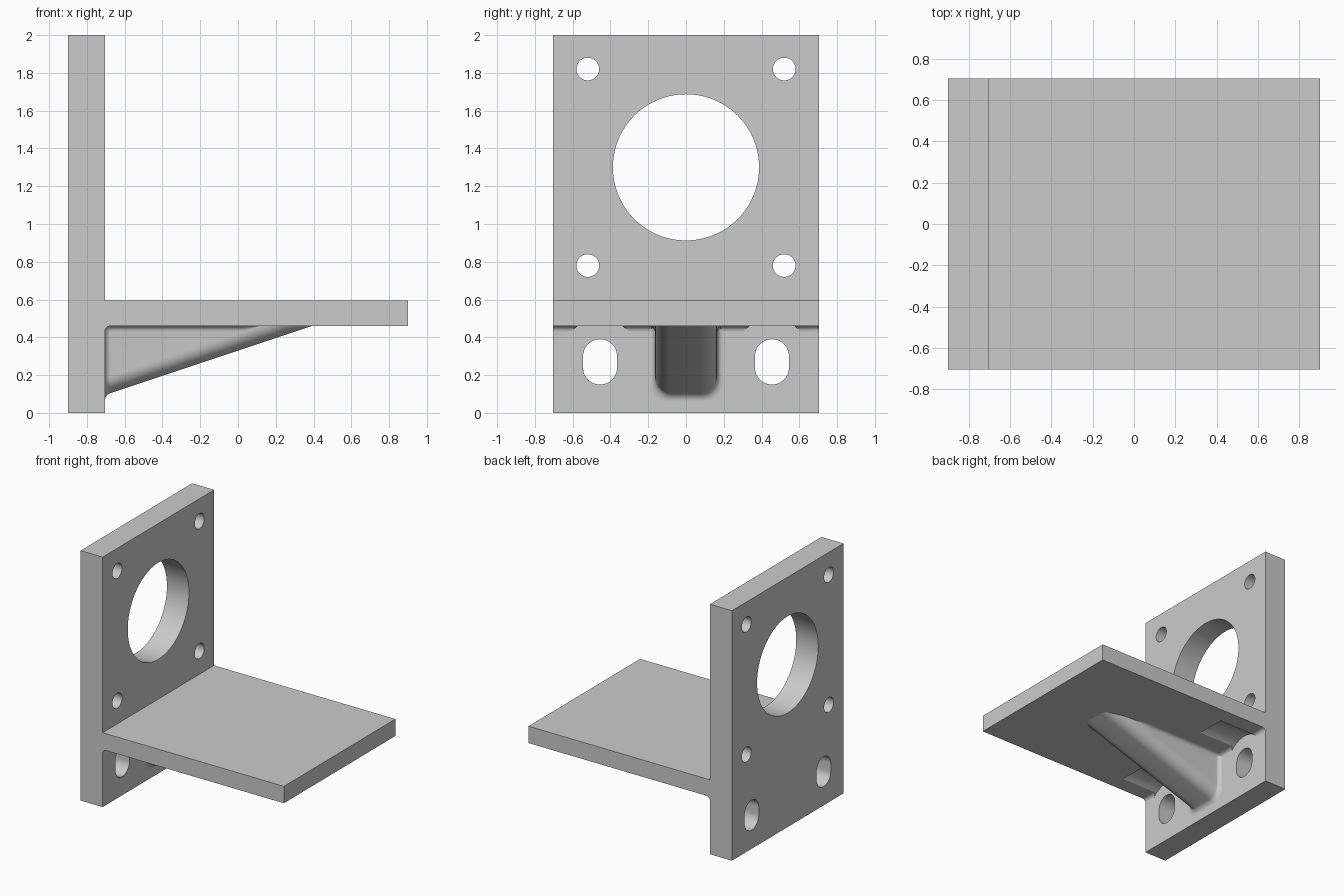
import bpy, bmesh
from math import sin, cos, pi, sqrt

cube = bpy.data.objects.get("Cube")
if cube:
    bpy.data.objects.remove(cube, do_unlink=True)

# Single grey material
grey = bpy.data.materials.new("light grey")
grey.use_nodes = True
grey.diffuse_color = (0.6, 0.6, 0.6, 1)
grey.node_tree.nodes["Principled BSDF"].inputs["Base Color"].default_value = grey.diffuse_color

BACK, FACE, FRONT = -0.9, -0.705, 0.9
HALF = 0.705
UNDER, TOP = 0.46, 0.595
FILLET = 0.03


def arc(cx, cy, r, a, b, n):
    return [(cx + r * cos(a + (b - a) * i / n), cy + r * sin(a + (b - a) * i / n))
            for i in range(n + 1)]


def loft(bm, rings):
    """Skin closed rings of equal length and cap both ends."""
    rows = [[bm.verts.new(p) for p in ring] for ring in rings]
    n = len(rows[0])
    for a, b in zip(rows, rows[1:]):
        for i in range(n):
            j = (i + 1) % n
            bm.faces.new((a[i], a[j], b[j], b[i]))
    bm.faces.new(rows[0][::-1])
    bm.faces.new(rows[-1])


def finish(bm, name):
    bmesh.ops.recalc_face_normals(bm, faces=bm.faces[:])
    mesh = bpy.data.meshes.new(name)
    bm.to_mesh(mesh)
    bm.free()
    mesh.materials.append(grey)
    obj = bpy.data.objects.new(name, mesh)
    bpy.context.collection.objects.link(obj)
    return obj


def activate(obj):
    bpy.ops.object.select_all(action='DESELECT')
    obj.select_set(True)
    bpy.context.view_layer.objects.active = obj


def stadium(y, low, high, r, n=24):
    return arc(y, high, r, 0, pi, n) + arc(y, low, r, pi, 2 * pi, n)


def circle(y, z, r, n=48):
    return arc(y, z, r, 0, 2 * pi, n)[:-1]


def cut(obj, outlines, x0, x1):
    """Cut outlines in the yz plane through obj from x0 to x1."""
    bm = bmesh.new()
    for line in outlines:
        loft(bm, [[(x, y, z) for y, z in line] for x in (x0, x1)])
    cutter = finish(bm, "cutter")
    cutter.hide_render = True
    mod = obj.modifiers.new("cut", 'BOOLEAN')
    mod.operation, mod.solver, mod.object = 'DIFFERENCE', 'EXACT', cutter
    activate(obj)
    bpy.ops.object.modifier_apply(modifier=mod.name)
    bpy.data.objects.remove(cutter, do_unlink=True)


# Upright plate and shelf in one profile, with a fillet under the shelf
profile = [(BACK, 0), (FACE, 0)]
profile += arc(FACE + FILLET, UNDER - FILLET, FILLET, pi, pi / 2, 8)
profile += [(FRONT, UNDER), (FRONT, TOP), (FACE, TOP), (FACE, 2), (BACK, 2)]
bm = bmesh.new()
loft(bm, [[(x, y, z) for x, z in profile] for y in (-HALF, HALF)])
bracket = finish(bm, "bracket_plate_and_shelf")

# Bolt head clearance scooped out of the shelf underside
cut(bracket, [circle(s * 0.455, 0.3, 0.2) for s in (-1, 1)], FACE, FACE + 0.33)

# Motor opening, four screw holes and two mounting slots
holes = [circle(0, 1.3, 0.387, 96)]
for s in (-1, 1):
    holes += [circle(s * 0.52, z, 0.06) for z in (0.78, 1.82)]
    holes.append(stadium(s * 0.455, 0.24, 0.3, 0.09))
cut(bracket, holes, BACK - 0.1, FACE + 0.1)

# Support rib: rounded section, shrinking along its slope, filleted at wall and shelf
WIDTH, ROUND, INSIDE = 0.165, 0.09, 0.55


def rib_section(x):
    d = min(max(x - FACE, 0), FILLET)
    flare = FILLET - sqrt(FILLET ** 2 - (FILLET - d) ** 2)
    low = UNDER + (x - 0.39) / 3 - flare
    w = WIDTH + flare
    f = min(max(UNDER - low - ROUND, 0), FILLET)
    half = [(y, min(z, INSIDE)) for y, z in arc(w - ROUND, low + ROUND, ROUND, -pi / 2, 0, 10)]
    limit = half[-1][1]
    half += [(y, max(z, limit)) for y, z in arc(w + f, UNDER - f, f, pi, pi / 2, 6)]
    half.append((w + f, INSIDE))
    return [(x, y, z) for y, z in half] + [(x, -y, z) for y, z in reversed(half)]


stations = [FACE - 0.04]
stations += [FACE + FILLET * (1 - cos(pi / 2 * i / 8)) for i in range(9)]
start, end = FACE + FILLET, 0.51
stations += [start + (end - start) * i / 40 for i in range(1, 41)]
bm = bmesh.new()
loft(bm, [rib_section(x) for x in stations])
bmesh.ops.remove_doubles(bm, verts=bm.verts[:], dist=0.0001)
rib = finish(bm, "support_rib")

for obj in (bracket, rib):
    activate(obj)
    bpy.ops.object.shade_smooth_by_angle(angle=pi / 6)
